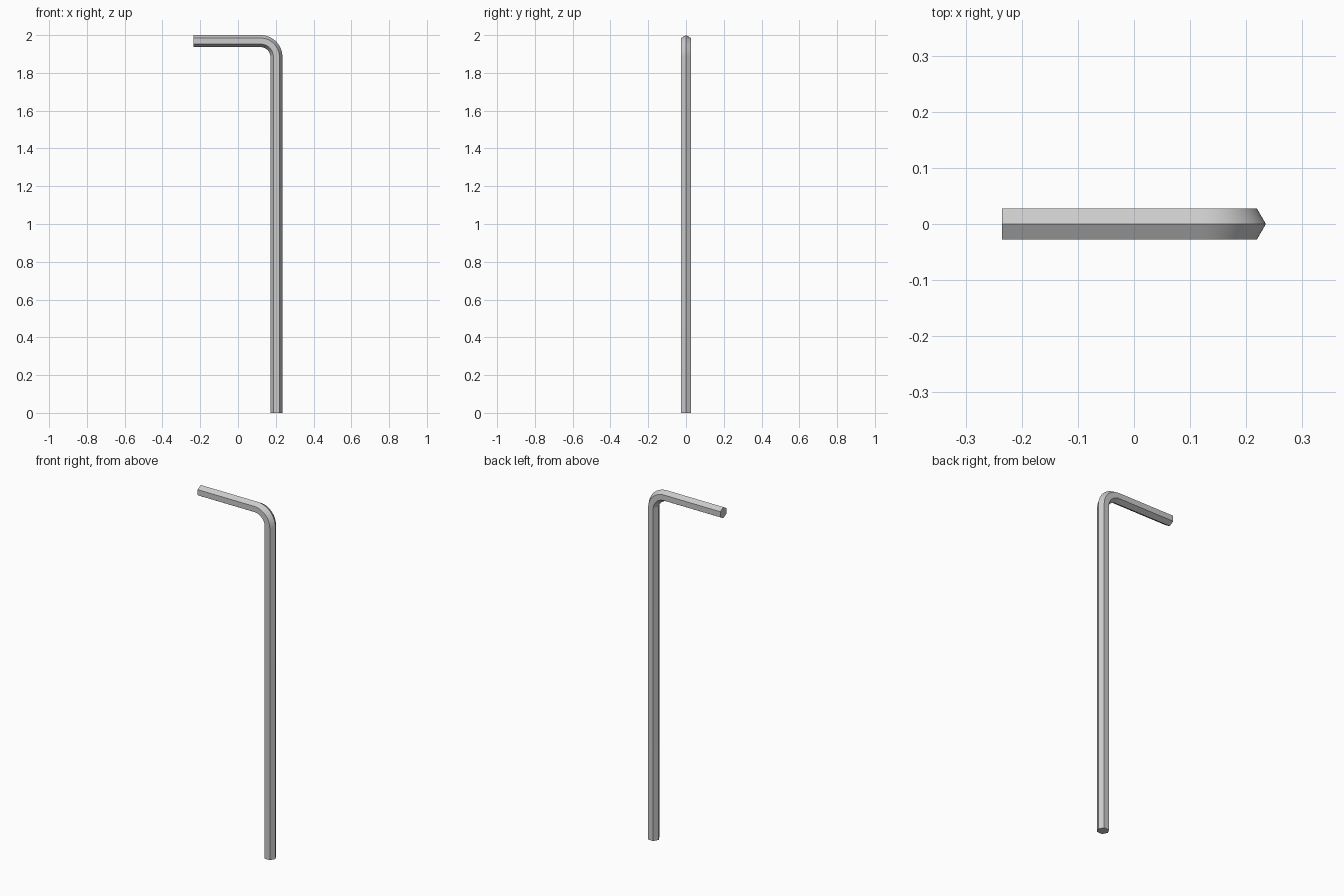
import bpy, bmesh
from math import cos, sin, pi, radians

if "Cube" in bpy.data.objects:
    bpy.data.objects.remove(bpy.data.objects["Cube"])

R = 0.0318            # hexagon corner radius
HALF = 0.235          # half of the overall width
BEND = 0.083          # bend radius of the centre line
STEPS = 16
shaft_x, arm_z = HALF - R, 2.0 - R
cx, cz = shaft_x - BEND, arm_z - BEND

# Centre line: (x, z, direction of the outer side)
path = [(shaft_x, 0.0, 0.0)]
for i in range(STEPS + 1):
    a = pi / 2 * i / STEPS
    path.append((cx + BEND * cos(a), cz + BEND * sin(a), a))
path.append((-HALF, arm_z, pi / 2))

# Hexagonal bar swept along the centre line
bm = bmesh.new()
rings = []
for x, z, a in path:
    ring = []
    for k in range(6):
        u, v = R * cos(k * pi / 3), R * sin(k * pi / 3)
        ring.append(bm.verts.new((x + u * cos(a), v, z + u * sin(a))))
    rings.append(ring)
for r0, r1 in zip(rings, rings[1:]):
    for k in range(6):
        n = (k + 1) % 6
        bm.faces.new((r0[k], r0[n], r1[n], r1[k]))

# Flat end caps
bm.faces.new(rings[0][::-1])
bm.faces.new(rings[-1])
bmesh.ops.recalc_face_normals(bm, faces=bm.faces)

mesh = bpy.data.meshes.new("hex_key")
bm.to_mesh(mesh)
bm.free()
key = bpy.data.objects.new("hex_key", mesh)
bpy.context.collection.objects.link(key)
bpy.context.view_layer.objects.active = key
key.select_set(True)
bpy.ops.object.shade_smooth_by_angle(angle=radians(30))
